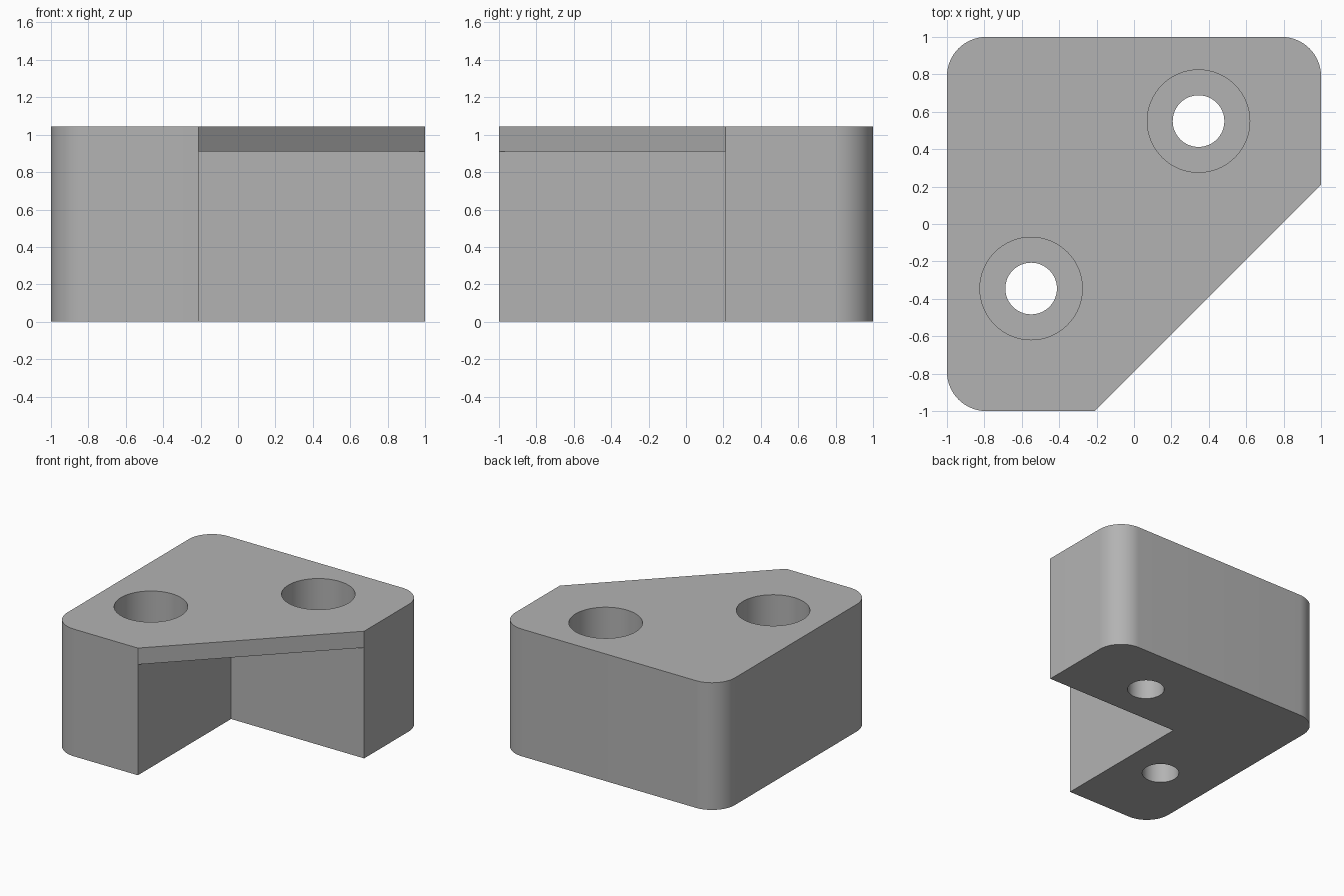
import bpy, bmesh
from math import pi, cos, sin, radians

if "Cube" in bpy.data.objects:
    bpy.data.objects.remove(bpy.data.objects["Cube"])

HEIGHT, PLATE_BOTTOM, INNER, FILLET = 1.045, 0.91, 0.21, 0.21
SEAT_Z = 0.34
HOLES = [(0.345, 0.55), (-0.55, -0.345)]

grey = bpy.data.materials.new("grey")
grey.use_nodes = True
colour = (0.45, 0.45, 0.45, 1)
grey.diffuse_color = colour
grey.node_tree.nodes["Principled BSDF"].inputs["Base Color"].default_value = colour


def prism(name, outline, bottom, top):
    """Extrude a counter-clockwise outline from bottom to top."""
    bm = bmesh.new()
    base = bm.faces.new([bm.verts.new((x, y, bottom)) for x, y in outline])
    result = bmesh.ops.extrude_face_region(bm, geom=[base], use_keep_orig=True)
    moved = [v for v in result["geom"] if isinstance(v, bmesh.types.BMVert)]
    bmesh.ops.translate(bm, verts=moved, vec=(0, 0, top - bottom))
    bmesh.ops.recalc_face_normals(bm, faces=bm.faces)
    mesh = bpy.data.meshes.new(name)
    bm.to_mesh(mesh)
    bm.free()
    mesh.materials.append(grey)
    obj = bpy.data.objects.new(name, mesh)
    bpy.context.collection.objects.link(obj)
    return obj


def arc(cx, cy, radius, start, sweep, steps):
    angles = [start + sweep * i / steps for i in range(steps + 1)]
    return [(cx + radius * cos(a), cy + radius * sin(a)) for a in angles]


def circle(centre, radius):
    return arc(*centre, radius, 0, 2 * pi, 64)[:-1]


# Square body with three rounded corners and one diagonal corner
c = 1 - FILLET
outline = [(-INNER, -1), (1, INNER)]
for x, y, start in [(c, c, 0), (-c, c, pi / 2), (-c, -c, pi)]:
    outline += arc(x, y, FILLET, start, pi / 2, 16)
body = prism("corner_bracket", outline, 0, HEIGHT)

# Square notch under the top plate, leaving two legs
notch = [(-INNER, -1.5), (1.5, -1.5), (1.5, INNER), (-INNER, INNER)]
cutters = [prism("notch_cutter", notch, -0.5, PLATE_BOTTOM)]

# Counterbored screw holes
for centre in HOLES:
    cutters.append(prism("screw_hole_cutter", circle(centre, 0.138), -0.5, 1.5))
    cutters.append(prism("counterbore_cutter", circle(centre, 0.274), SEAT_Z, 1.5))

bpy.context.view_layer.objects.active = body
for cutter in cutters:
    cutter.hide_render = True
    mod = body.modifiers.new("cut", "BOOLEAN")
    mod.operation = "DIFFERENCE"
    mod.solver = "EXACT"
    mod.object = cutter
    bpy.ops.object.modifier_apply(modifier=mod.name)
    bpy.data.objects.remove(cutter)

# Smooth round walls, keep sharp edges
bpy.ops.object.select_all(action="DESELECT")
body.select_set(True)
bpy.ops.object.shade_smooth_by_angle(angle=radians(30))
